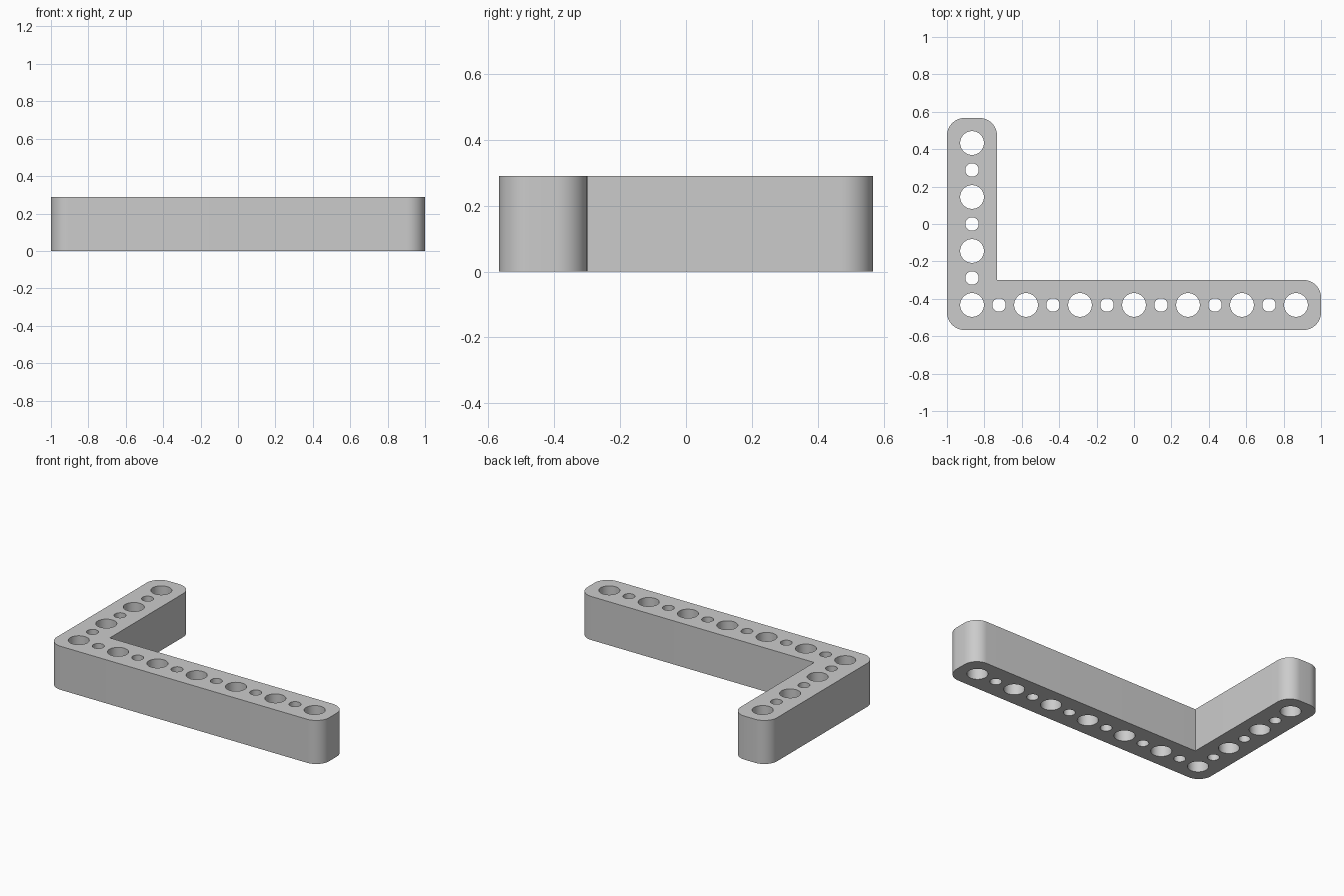
import bpy
import bmesh
from math import cos, sin, pi, radians

if "Cube" in bpy.data.objects:
    bpy.data.objects.remove(bpy.data.objects["Cube"], do_unlink=True)

PITCH = 1.7320 / 12      # spacing between neighbouring holes
HALF = 0.134             # half width of each arm
HEIGHT = 0.289
CORNER = 0.095           # outer corner radius
BIG, SMALL = 0.0635, 0.036
X0, Y0 = -0.866, -0.433  # centre of the elbow hole
X1, Y1 = -X0, -Y0        # centres of the end holes


def arc(cx, cy, r, start, sweep, steps):
    """Points along a circular arc, angles in degrees."""
    angles = [radians(start + sweep * i / steps) for i in range(steps + 1)]
    return [(cx + r * cos(a), cy + r * sin(a)) for a in angles]


def add_loop(bm, points):
    verts = [bm.verts.new((x, y, 0)) for x, y in points]
    return [bm.edges.new((v, verts[i - 1])) for i, v in enumerate(verts)]


# L-shaped outline: rounded outer corners, sharp inner corner
inset = HALF - CORNER
corners = [
    (X0 - inset, Y0 - inset, 180),
    (X1 + inset, Y0 - inset, 270),
    (X1 + inset, Y0 + inset, 0),
    None,
    (X0 + inset, Y1 + inset, 0),
    (X0 - inset, Y1 + inset, 90),
]
outline = []
for corner in corners:
    if corner is None:
        outline.append((X0 + HALF, Y0 + HALF))
    else:
        cx, cy, start = corner
        outline += arc(cx, cy, CORNER, start, 90, 12)

# Row of alternating large and small holes along both arms
holes = [(X0 + i * PITCH, Y0, i) for i in range(13)]
holes += [(X0, Y0 + i * PITCH, i) for i in range(1, 7)]

bm = bmesh.new()
edges = add_loop(bm, outline)
for x, y, i in holes:
    radius = SMALL if i % 2 else BIG
    edges += add_loop(bm, arc(x, y, radius, 0, 360, 40)[:-1])

# Fill the plan between the loops and raise it to full height
bmesh.ops.triangle_fill(bm, use_beauty=True, edges=edges, normal=(0, 0, 1))
raised = bmesh.ops.extrude_face_region(bm, geom=bm.faces[:], use_keep_orig=True)
top = [g for g in raised["geom"] if isinstance(g, bmesh.types.BMVert)]
bmesh.ops.translate(bm, verts=top, vec=(0, 0, HEIGHT))
bmesh.ops.recalc_face_normals(bm, faces=bm.faces[:])

mesh = bpy.data.meshes.new("angle_beam")
bm.to_mesh(mesh)
bm.free()
beam = bpy.data.objects.new("angle_beam", mesh)
bpy.context.collection.objects.link(beam)

# Plain grey material
grey = bpy.data.materials.new("light_grey")
grey.use_nodes = True
colour = (0.6, 0.6, 0.6, 1)
grey.diffuse_color = colour
grey.node_tree.nodes["Principled BSDF"].inputs["Base Color"].default_value = colour
mesh.materials.append(grey)

bpy.ops.object.select_all(action="DESELECT")
beam.select_set(True)
bpy.context.view_layer.objects.active = beam
bpy.ops.object.shade_smooth_by_angle(angle=radians(30))
